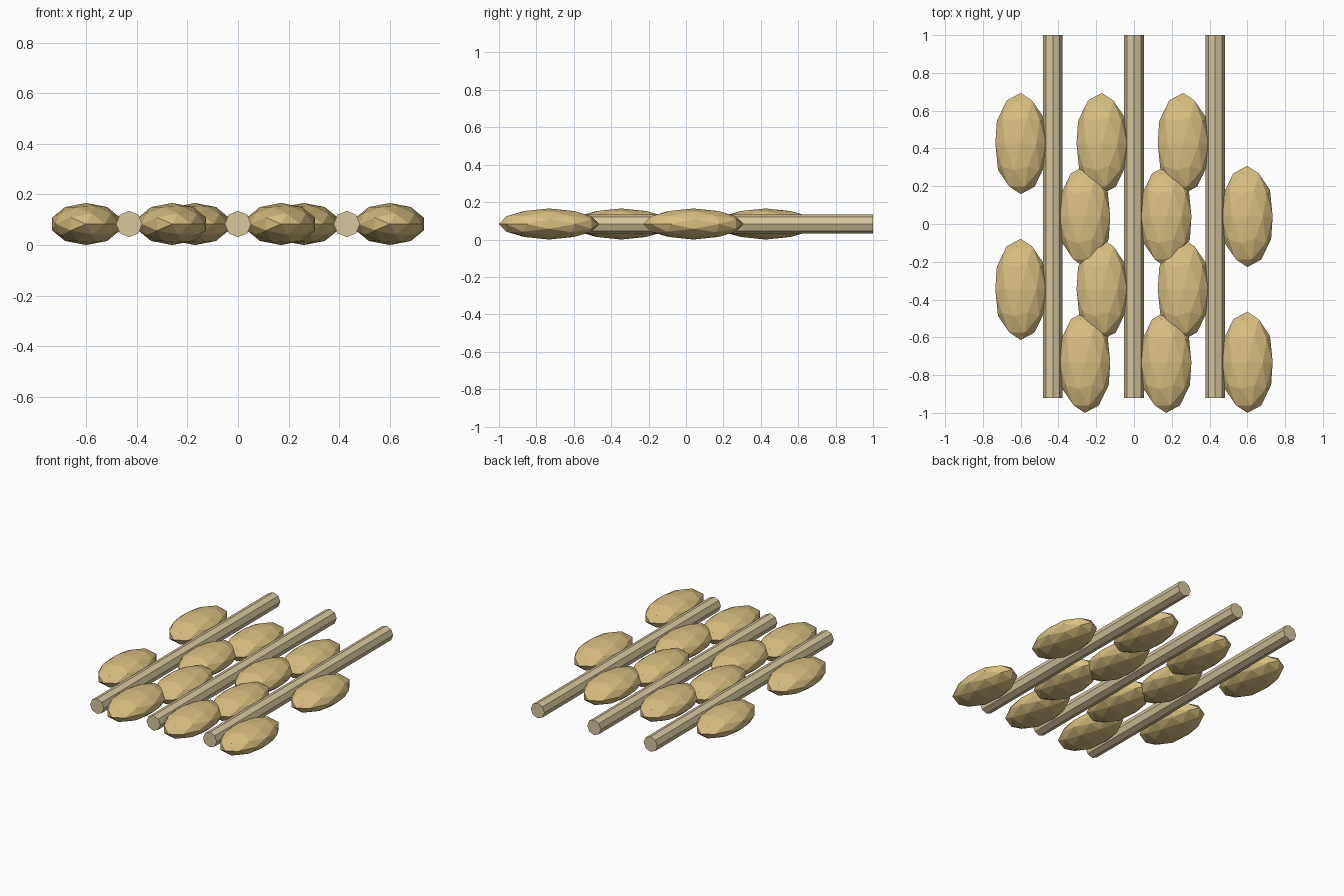
import bpy
from math import pi

if "Cube" in bpy.data.objects:
    bpy.data.objects.remove(bpy.data.objects["Cube"])

Z = 0.083            # height of every part's centre line
STEM_XS = (-0.43, 0.0, 0.43)


def material(name, rgb):
    m = bpy.data.materials.new(name)
    m.diffuse_color = (*rgb, 1)
    m.use_nodes = True
    m.node_tree.nodes["Principled BSDF"].inputs["Base Color"].default_value = m.diffuse_color
    return m


straw = material("straw", (0.68, 0.57, 0.34))
golden = material("golden_grain", (0.70, 0.53, 0.22))


def finish(name, mat):
    ob = bpy.context.object
    ob.name = name
    ob.data.materials.append(mat)
    return ob


# Eight-sided stalk lying along y
def stem(name, x, y0=-0.92, y1=1.0):
    bpy.ops.mesh.primitive_cylinder_add(
        vertices=8, radius=0.052, depth=y1 - y0,
        location=(x, (y0 + y1) / 2, Z), rotation=(pi / 2, 0, 0))
    finish(name, straw)


# Faceted pointed kernel, poles along y
def grain(name, x, y):
    bpy.ops.mesh.primitive_ico_sphere_add(
        subdivisions=2, radius=1, location=(x, y, Z), rotation=(pi / 2, 0, 0))
    ob = finish(name, golden)
    ob.scale = (0.141, 0.083, 0.268)


# Three ears, with kernels alternating right and left up each stalk
for i, x in enumerate(STEM_XS, 1):
    stem(f"stem_{i}", x)
    for k in range(4):
        side = 1 if k % 2 == 0 else -1
        grain(f"grain_{i}_{k + 1}", x + side * 0.17, -0.732 + 0.386 * k)
